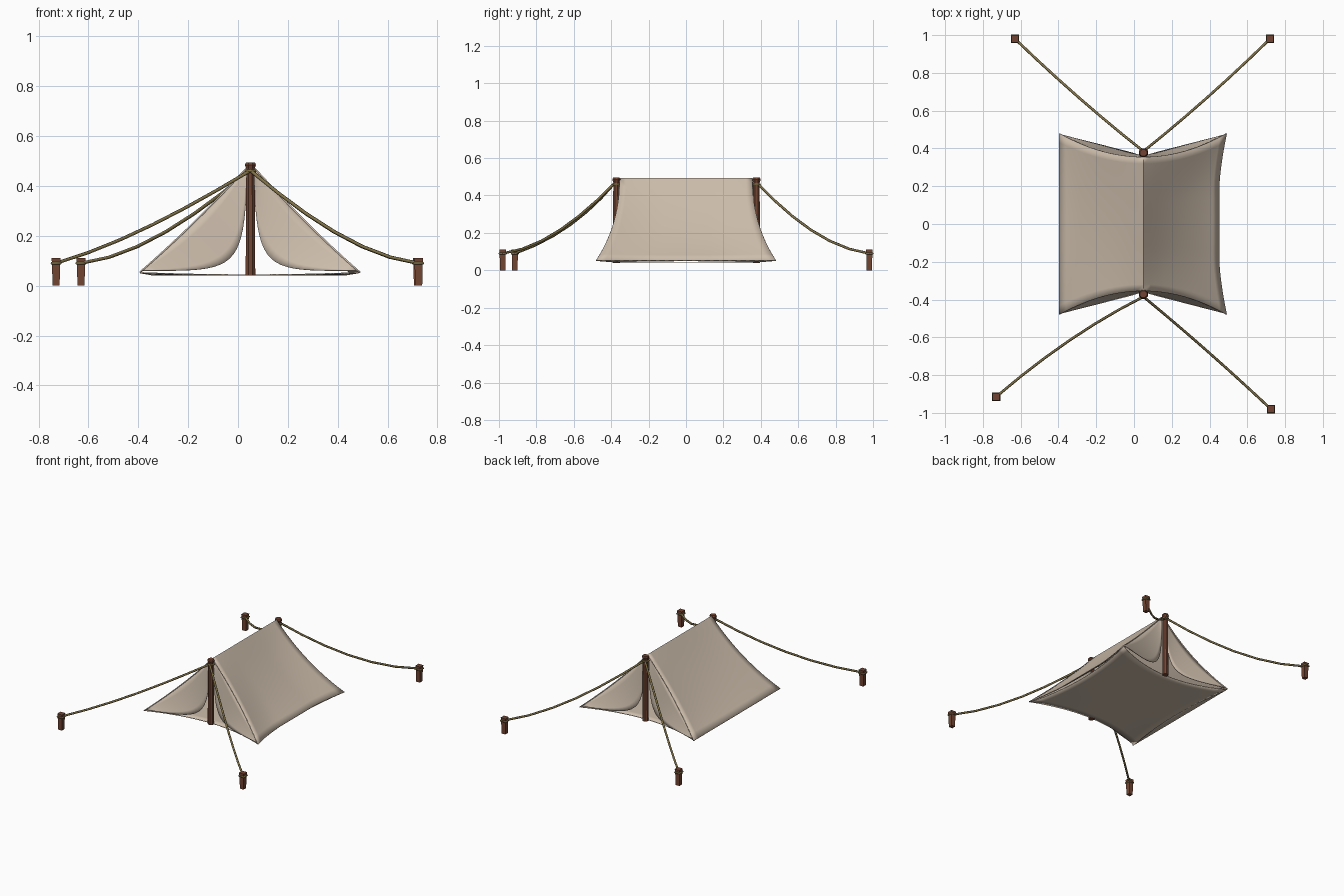
import bpy, bmesh, math
from mathutils import Vector, Matrix

if "Cube" in bpy.data.objects:
    bpy.data.objects.remove(bpy.data.objects["Cube"])


def material(name, rgb):
    m = bpy.data.materials.new(name)
    m.diffuse_color = (*rgb, 1)
    m.use_nodes = True
    m.node_tree.nodes["Principled BSDF"].inputs["Base Color"].default_value = m.diffuse_color
    return m


CANVAS = material("beige canvas", (0.61, 0.51, 0.41))
WOOD = material("red brown wood", (0.17, 0.06, 0.033))
ROPE = material("olive rope", (0.22, 0.17, 0.065))

RIDGE_X, RIDGE_Z, HEM_Z = 0.05, 0.49, 0.053


def finish(name, bm, mat, angle=30):
    bmesh.ops.recalc_face_normals(bm, faces=bm.faces)
    me = bpy.data.meshes.new(name)
    bm.to_mesh(me)
    bm.free()
    me.materials.append(mat)
    ob = bpy.data.objects.new(name, me)
    bpy.context.collection.objects.link(ob)
    bpy.ops.object.select_all(action='DESELECT')
    ob.select_set(True)
    bpy.context.view_layer.objects.active = ob
    bpy.ops.object.shade_smooth_by_angle(angle=math.radians(angle))
    return ob


def cloth(name, fn, nu, nv, thickness=0.006):
    """Sheet sampled from fn(u, v) with u and v in 0..1, given a thickness."""
    bm = bmesh.new()
    rows = [[bm.verts.new(fn(i / nu, j / nv)) for j in range(nv + 1)] for i in range(nu + 1)]
    for i in range(nu):
        for j in range(nv):
            bm.faces.new((rows[i][j], rows[i + 1][j], rows[i + 1][j + 1], rows[i][j + 1]))
    bmesh.ops.remove_doubles(bm, verts=bm.verts, dist=0.0005)
    ob = finish(name, bm, CANVAS)
    mod = ob.modifiers.new("thickness", 'SOLIDIFY')
    mod.thickness = thickness
    mod.offset = 0
    return ob


def roof_point(side, v, s):
    """side -1/1, v -1..1 along the ridge, s 0..1 from ridge to hem."""
    flare = max(0, (abs(v) - 0.4) / 0.6) ** 1.5
    width = 0.445 if side < 0 else 0.40 + 0.04 * flare
    sag = 0.03 + 0.045 * (1 - v * v)
    z = RIDGE_Z + (HEM_Z - RIDGE_Z) * (s + 4 * sag * s * (1 - s))
    y = v * (0.355 + 0.125 * s ** 2)
    return Vector((RIDGE_X + side * width * s, y, z))


# Roof: both slopes in one sheet, creased at the ridge
def roof(u, v):
    s = 2 * u - 1
    return roof_point(-1 if s < 0 else 1, 2 * v - 1, abs(s))


cloth("roof", roof, 24, 20)


# Groundsheet with edges pulled in between the corners
def floor(u, v):
    a, b = 2 * u - 1, 2 * v - 1
    return Vector((0.045 + 0.438 * a * (1 - 0.12 * (1 - b * b)),
                   0.472 * b * (1 - 0.22 * (1 - a * a)),
                   0.043 + 0.009 * a * a * b * b))


cloth("groundsheet", floor, 16, 16, 0.005)


# Door flaps: from the roof edge to a curved hanging free edge
def make_flap(side, end):
    corner = roof_point(side, end, 0.96)
    p = [Vector((RIDGE_X + side * 0.012, end * 0.358, 0.47)),
         Vector((RIDGE_X + side * 0.025, end * 0.37, 0.05)),
         Vector((RIDGE_X + side * 0.055, end * 0.375, 0.06)),
         Vector((corner.x, corner.y, 0.06))]

    def flap(u, v):
        outer = roof_point(side, end * 0.985, 0.02 + 0.95 * u)
        w = 1 - u
        inner = w ** 3 * p[0] + 3 * w * w * u * p[1] + 3 * w * u * u * p[2] + u ** 3 * p[3]
        return outer.lerp(inner, v)

    cloth(f"{'left' if side < 0 else 'right'}_{'front' if end < 0 else 'back'}_door_flap",
          flap, 20, 6, 0.004)


for side in (-1, 1):
    for end in (-1, 1):
        make_flap(side, end)


def post(name, x, y, parts, sides):
    """Stacked tapered prisms: (bottom z, top z, bottom radius, top radius)."""
    bm = bmesh.new()
    for z0, z1, r0, r1 in parts:
        m = Matrix.Translation((x, y, (z0 + z1) / 2)) @ Matrix.Rotation(math.pi / sides, 4, 'Z')
        bmesh.ops.create_cone(bm, cap_ends=True, segments=sides, radius1=r0, radius2=r1,
                              depth=z1 - z0, matrix=m)
    return finish(name, bm, WOOD)


def rope(name, points, radius=0.007, cyclic=False):
    cu = bpy.data.curves.new(name, 'CURVE')
    cu.dimensions = '3D'
    cu.bevel_depth = radius
    cu.bevel_resolution = 1
    cu.use_fill_caps = not cyclic
    sp = cu.splines.new('POLY')
    sp.points.add(len(points) - 1)
    for q, c in zip(sp.points, points):
        q.co = (*c, 1)
    sp.use_cyclic_u = cyclic
    cu.materials.append(ROPE)
    ob = bpy.data.objects.new(name, cu)
    bpy.context.collection.objects.link(ob)
    bpy.ops.object.select_all(action='DESELECT')
    ob.select_set(True)
    bpy.context.view_layer.objects.active = ob
    bpy.ops.object.convert(target='MESH')


def wrap(name, x, y, z, r, n):
    rope(name, [(x + r * math.cos(2 * math.pi * (i + 0.5) / n),
                 y + r * math.sin(2 * math.pi * (i + 0.5) / n), z) for i in range(n)], 0.006, True)


# Tent poles with a slightly wider head and a rope wrap
for label, y in (("front", -0.372), ("back", 0.377)):
    post(f"{label}_pole", RIDGE_X, y,
         [(0.04, 0.475, 0.021, 0.018), (0.47, 0.485, 0.019, 0.024), (0.485, 0.495, 0.024, 0.019)], 8)
    wrap(f"{label}_pole_wrap", RIDGE_X, y, 0.46, 0.02, 8)

# Stakes and sagging guy ropes: x, y, sag, sideways bow
STAKES = {"front_left": (-0.73, -0.915, 0.03, 0.035), "front_right": (0.725, -0.98, 0.06, 0.01),
          "back_left": (-0.63, 0.98, 0.06, 0.015), "back_right": (0.72, 0.98, 0.06, 0.015)}
for label, (x, y, sag, bow) in STAKES.items():
    post(f"{label}_stake", x, y,
         [(0.0, 0.085, 0.020, 0.023), (0.085, 0.112, 0.023, 0.026)], 4)
    wrap(f"{label}_stake_wrap", x, y, 0.09, 0.025, 4)
    start = Vector((RIDGE_X, math.copysign(0.385, y), 0.462))
    stop = Vector((x, y, 0.09))
    pts = []
    for i in range(7):
        t = i / 6
        q = start.lerp(stop, t)
        k = 4 * t * (1 - t)
        q.z -= sag * k * (0.8 + 0.4 * t)
        q.y -= math.copysign(bow * k, y)
        pts.append(q)
    rope(f"{label}_guy_rope", pts)
